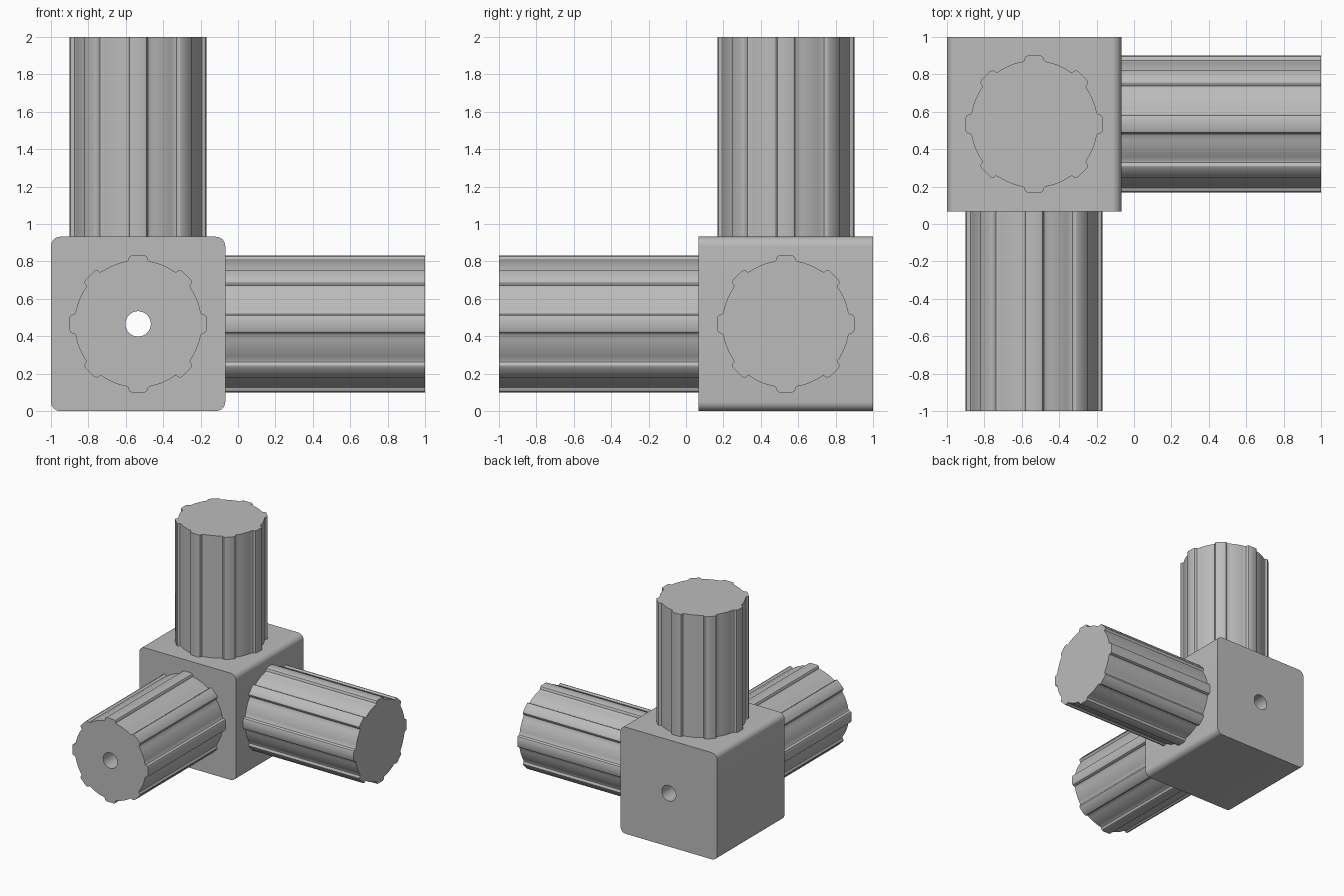
import bpy, bmesh
from math import sin, cos, pi, asin
from mathutils import Matrix, Vector

cube = bpy.data.objects.get("Cube")
if cube:
    bpy.data.objects.remove(cube, do_unlink=True)

SIDE = 0.932                 # hub edge length
HALF = SIDE / 2
CENTRE = Vector((-1 + HALF, 1 - HALF, HALF))
REACH = 2 - HALF             # hub centre to peg tip
BORE = 0.068

grey = bpy.data.materials.new("plain grey")
grey.use_nodes = True
grey.diffuse_color = (0.5, 0.5, 0.5, 1)
grey.node_tree.nodes["Principled BSDF"].inputs["Base Color"].default_value = (0.5, 0.5, 0.5, 1)


def arc(cx, cy, r, start, end, steps):
    return [(cx + r * cos(start + (end - start) * i / steps),
             cy + r * sin(start + (end - start) * i / steps)) for i in range(steps + 1)]


def rounded_square(half, r):
    pts = []
    for k, (sx, sy) in enumerate([(1, 1), (-1, 1), (-1, -1), (1, -1)]):
        pts += arc(sx * (half - r), sy * (half - r), r, k * pi / 2, (k + 1) * pi / 2, 8)
    return pts


def ribbed_circle(r=0.34, ribs=8):
    # half of a rib: distance from its middle line, distance from the axis
    side = [(0.052, 0.341), (0.05, 0.353), (0.045, 0.361), (0.035, 0.366)]
    rib = [(d, -t) for t, d in side] + [(d, t) for t, d in reversed(side)]
    gap = asin(0.06 / r)
    pts = []
    for k in range(ribs):
        a = 2 * pi * k / ribs
        pts += [(x * cos(a) - y * sin(a), x * sin(a) + y * cos(a)) for x, y in rib]
        pts += arc(0, 0, r, a + gap, a + 2 * pi / ribs - gap, 6)
    return pts


def prism(name, outline, low, high, turn, bored=False):
    """Extrude an outline along its axis, with an optional round bore."""
    bm = bmesh.new()
    loops = [outline] + ([arc(0, 0, BORE, 0, 2 * pi, 32)[:-1]] if bored else [])
    edges = []
    for loop in loops:
        vs = [bm.verts.new((x, y, low)) for x, y in loop]
        edges += [bm.edges.new((v, vs[i - 1])) for i, v in enumerate(vs)]
    if bored:
        bmesh.ops.triangle_fill(bm, use_beauty=True, edges=edges, normal=(0, 0, 1))
    else:
        bm.faces.new(vs)
    new = bmesh.ops.extrude_face_region(bm, geom=bm.faces[:], use_keep_orig=True)
    top = [g for g in new["geom"] if isinstance(g, bmesh.types.BMVert)]
    bmesh.ops.translate(bm, verts=top, vec=(0, 0, high - low))
    bmesh.ops.recalc_face_normals(bm, faces=bm.faces[:])
    bm.transform(Matrix.Translation(CENTRE) @ turn)
    mesh = bpy.data.meshes.new(name)
    bm.to_mesh(mesh)
    bm.free()
    mesh.materials.append(grey)
    ob = bpy.data.objects.new(name, mesh)
    bpy.context.collection.objects.link(ob)
    bpy.ops.object.select_all(action='DESELECT')
    ob.select_set(True)
    bpy.context.view_layer.objects.active = ob
    bpy.ops.object.shade_smooth_by_angle(angle=pi / 6)


to_front = Matrix.Rotation(pi / 2, 4, 'X')
to_left = Matrix.Rotation(pi / 2, 4, 'Y')

# Hub with four rounded edges, bored front to back
prism("hub", rounded_square(HALF, 0.05), -HALF, HALF, to_front, bored=True)

# Three ribbed pegs; the bore continues through the front one
prism("front_peg", ribbed_circle(), HALF, REACH, to_front, bored=True)
prism("left_peg", ribbed_circle(), HALF, REACH, to_left)
prism("top_peg", ribbed_circle(), HALF, REACH, Matrix.Identity(4))
